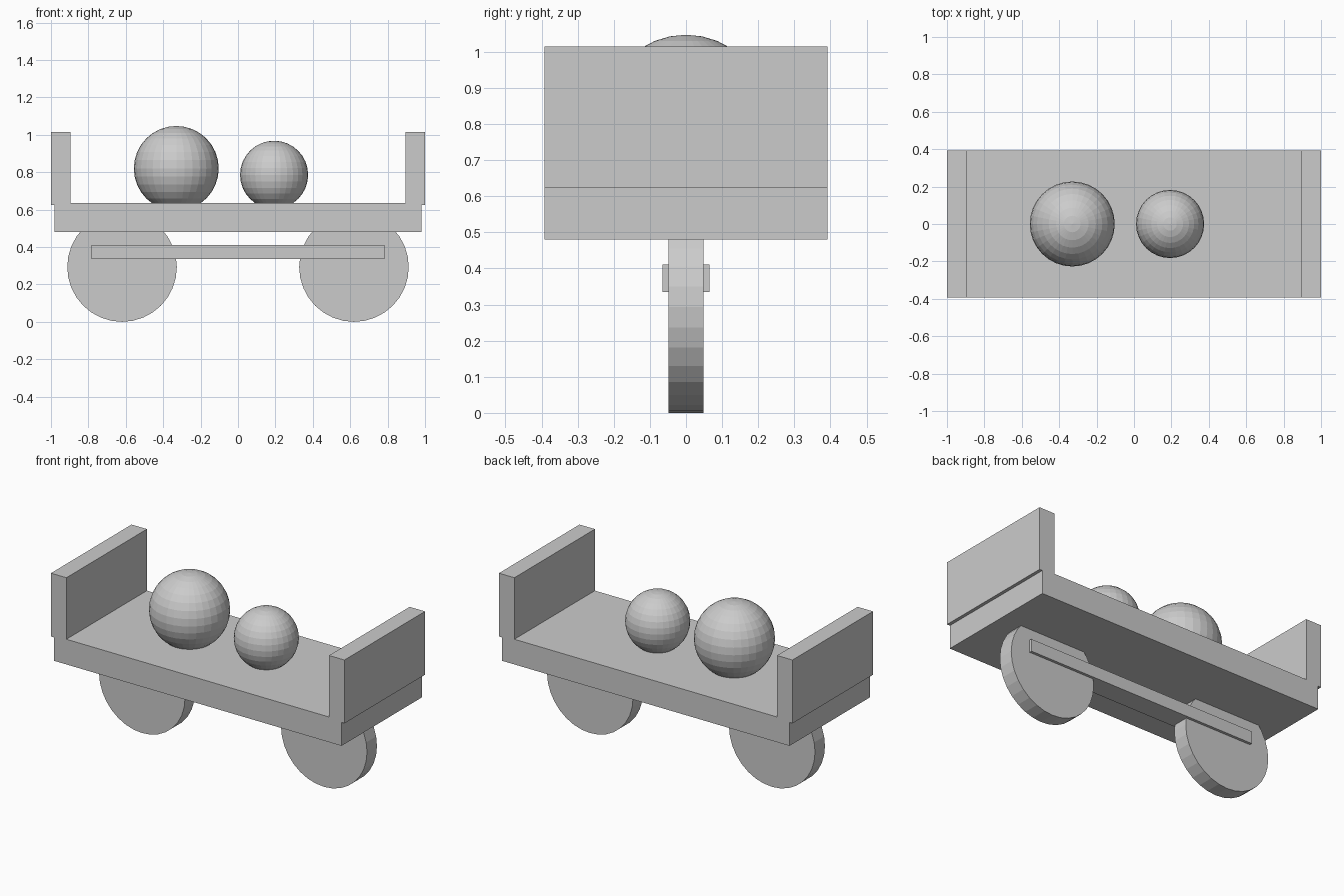
import bpy
import math

if "Cube" in bpy.data.objects:
    bpy.data.objects.remove(bpy.data.objects["Cube"])

grey = bpy.data.materials.new("light grey")
grey.diffuse_color = (0.6, 0.6, 0.6, 1)
grey.use_nodes = True
grey.node_tree.nodes["Principled BSDF"].inputs["Base Color"].default_value = grey.diffuse_color


def finish(name):
    ob = bpy.context.object
    ob.name = name
    ob.data.materials.append(grey)
    return ob


def box(name, x0, x1, depth, z0, z1):
    """Box centred on y = 0."""
    bpy.ops.mesh.primitive_cube_add(size=1, location=((x0 + x1) / 2, 0, (z0 + z1) / 2))
    ob = finish(name)
    ob.scale = (x1 - x0, depth, z1 - z0)
    bpy.ops.object.transform_apply(location=False, rotation=False, scale=True)


def ball(name, x, z, r):
    bpy.ops.mesh.primitive_uv_sphere_add(segments=32, ring_count=16, radius=r, location=(x, 0, z))
    finish(name)


# flat bed and the bar that links the wheels
box("deck", -0.98, 0.98, 0.784, 0.48, 0.635)
box("axle_bar", -0.783, 0.783, 0.13, 0.335, 0.411)

# upright end boards and wheels, one pair per side
for side, s in (("left", -1), ("right", 1)):
    a, b = sorted((s * 0.895, s * 1.0))
    box(side + "_end_board", a, b, 0.784, 0.624, 1.014)
    bpy.ops.mesh.primitive_cylinder_add(vertices=32, radius=0.293, depth=0.097,
                                        location=(s * 0.62, 0, 0.293),
                                        rotation=(math.pi / 2, 0, 0))
    finish(side + "_wheel")

# two balls resting on the deck
ball("large_ball", -0.33, 0.82, 0.227)
ball("small_ball", 0.193, 0.786, 0.182)
